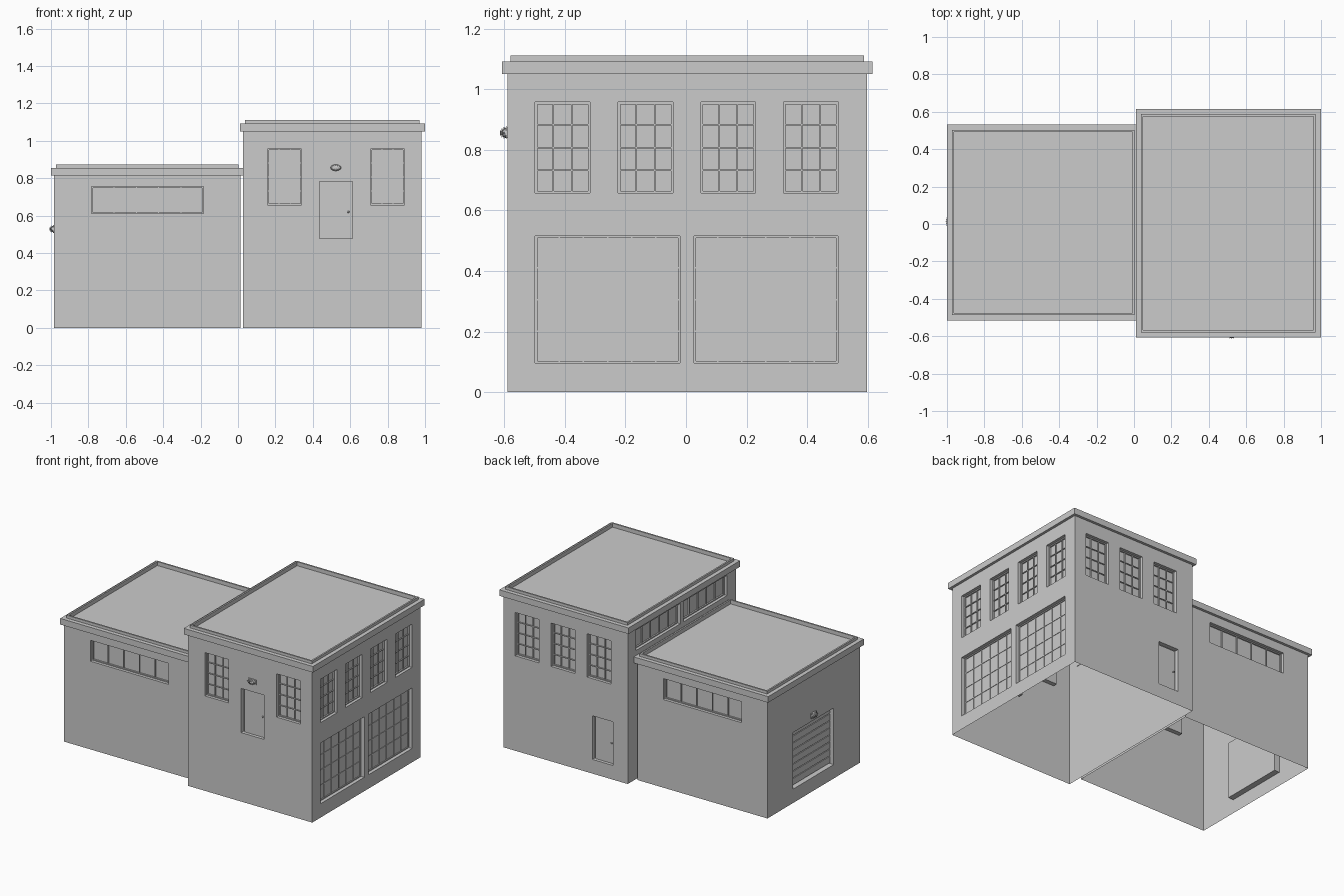
import bpy, bmesh, math
from mathutils import Vector

if "Cube" in bpy.data.objects:
    bpy.data.objects.remove(bpy.data.objects["Cube"])


def finish(bm, name, smooth=False):
    me = bpy.data.meshes.new(name)
    bm.to_mesh(me)
    bm.free()
    ob = bpy.data.objects.new(name, me)
    bpy.context.collection.objects.link(ob)
    if smooth:
        for p in me.polygons:
            p.use_smooth = True
    return ob


def mapper(axis, c, s):
    # wall coordinates: u along the wall, z up, d outward
    if axis == 'x':
        return lambda u, z, d: Vector((c + s * d, u, z))
    return lambda u, z, d: Vector((u, c + s * d, z))


def box(bm, P, u0, u1, z0, z1, d0, d1):
    v = [bm.verts.new(P(u, z, d)) for d in (d0, d1) for u, z in
         ((u0, z0), (u1, z0), (u1, z1), (u0, z1))]
    fs = [bm.faces.new([v[i] for i in q]) for q in
          ((0, 1, 2, 3), (4, 5, 6, 7), (0, 1, 5, 4), (1, 2, 6, 5), (2, 3, 7, 6), (3, 0, 4, 7))]
    bmesh.ops.recalc_face_normals(bm, faces=fs)


def wall(name, axis, c, s, u0, u1, top, openings=(), depth=0.03):
    """Thin wall sheet with recessed openings (u0, u1, z0, z1)."""
    P = mapper(axis, c, s)
    flip = (axis == 'x') != (s > 0)
    bm = bmesh.new()

    def quad(*pts):
        vs = [bm.verts.new(P(*p)) for p in pts]
        bm.faces.new(vs[::-1] if flip else vs)

    us = sorted({u0, u1, *[o[i] for o in openings for i in (0, 1)]})
    zs = sorted({0, top, *[o[i] for o in openings for i in (2, 3)]})
    for a, b in zip(us, us[1:]):
        for e, f in zip(zs, zs[1:]):
            m, n = (a + b) / 2, (e + f) / 2
            if not any(o[0] < m < o[1] and o[2] < n < o[3] for o in openings):
                quad((a, e, 0), (b, e, 0), (b, f, 0), (a, f, 0))
    # reveals and back panels
    for a, b, e, f in openings:
        ring = [(a, e), (b, e), (b, f), (a, f)]
        for (p, q), (r, t) in zip(ring, ring[1:] + ring[:1]):
            quad((p, q, 0), (r, t, 0), (r, t, -depth), (p, q, -depth))
        quad(*[(p, q, -depth) for p, q in ring])
    bmesh.ops.remove_doubles(bm, verts=bm.verts, dist=1e-5)
    return finish(bm, name)


def grid_window(name, axis, c, s, op, cols, rows, depth=0.03, frame=0.007, bar=0.005, proud=0.01):
    """Frame and glazing bars in front of the glass."""
    P = mapper(axis, c, s)
    a, b, e, f = op
    bm = bmesh.new()
    d0, d1 = -depth, -depth + proud
    for q in ((a, a + frame, e, f), (b - frame, b, e, f),
              (a + frame, b - frame, e, e + frame), (a + frame, b - frame, f - frame, f)):
        box(bm, P, *q, d0, d1)
    for i in range(1, cols):
        u = a + (b - a) * i / cols
        box(bm, P, u - bar / 2, u + bar / 2, e + frame, f - frame, d0, d1 - 0.002)
    for i in range(1, rows):
        z = e + (f - e) * i / rows
        box(bm, P, a + frame, b - frame, z - bar / 2, z + bar / 2, d0, d1 - 0.003)
    finish(bm, name)


def door(name, axis, c, s, op, knob_u, depth=0.03):
    P = mapper(axis, c, s)
    a, b, e, f = op
    bm = bmesh.new()
    box(bm, P, a + 0.008, b - 0.008, e, f - 0.008, -depth, -depth + 0.008)
    bmesh.ops.create_icosphere(bm, subdivisions=2, radius=0.006)
    for v in bm.verts[8:] if hasattr(bm.verts, 'ensure_lookup_table') and not bm.verts.ensure_lookup_table() else []:
        v.co += P(knob_u, (e + f) / 2 - 0.01, -depth + 0.012)
    finish(bm, name)


def lamp(name, axis, c, s, u, z):
    """Oval bulkhead lamp with a wire cage."""
    P = mapper(axis, c, s)
    bm = bmesh.new()
    box(bm, P, u - 0.03, u + 0.03, z - 0.017, z + 0.017, 0, 0.006)

    def dome(ru, rz, rd, n=16, m=6):
        rows = [[bm.verts.new(P(u + ru * math.cos(t) * math.cos(k), z + rz * math.sin(t) * math.cos(k),
                 rd * math.sin(k))) for t in [2 * math.pi * i / n for i in range(n)]]
                for k in [math.pi / 2 * j / m for j in range(m)]]
        tip = bm.verts.new(P(u, z, rd))
        fs = [bm.faces.new((r[i], r[(i + 1) % n], q[(i + 1) % n], q[i]))
              for r, q in zip(rows, rows[1:]) for i in range(n)]
        fs += [bm.faces.new((rows[-1][i], rows[-1][(i + 1) % n], tip)) for i in range(n)]
        fs.append(bm.faces.new(rows[0]))
        bmesh.ops.recalc_face_normals(bm, faces=fs)

    dome(0.03, 0.018, 0.021)
    # cage ribs
    for off in (-0.02, -0.01, 0, 0.01, 0.02):
        k = math.sqrt(1 - (off / 0.032) ** 2)
        for i in range(8):
            t0, t1 = math.pi * i / 8, math.pi * (i + 1) / 8
            za, zb = sorted((z + 0.021 * k * math.cos(t0), z + 0.021 * k * math.cos(t1)))
            d = 0.025 * k * math.sin((t0 + t1) / 2)
            box(bm, P, u + off - 0.0015, u + off + 0.0015, za, zb, d - 0.003, d)
    box(bm, P, u - 0.031, u + 0.031, z - 0.0015, z + 0.0015, 0.008, 0.017)
    finish(bm, name)


def roof(name, x0, x1, y0, y1, z):
    """Cornice, rim and sunken roof lofted from rectangular loops (offset, height)."""
    bm = bmesh.new()
    loops = []
    for o, h in ((0, 0), (0.018, 0), (0.018, 0.042), (-0.01, 0.042),
                 (-0.01, 0.061), (-0.021, 0.061), (-0.021, 0.034)):
        loops.append([bm.verts.new((x, y, z + h)) for x, y in
                      ((x0 - o, y0 - o), (x1 + o, y0 - o), (x1 + o, y1 + o), (x0 - o, y1 + o))])
    for p, q in zip(loops, loops[1:]):
        for i in range(4):
            j = (i + 1) % 4
            bm.faces.new((p[i], p[j], q[j], q[i]))
    bm.faces.new(loops[-1])
    finish(bm, name)


# openings
TZ = (0.657, 0.957)
cols3 = [(0.158, 0.34), (0.433, 0.615), (0.709, 0.89)]
front_wins = [(*cols3[0], *TZ), (*cols3[2], *TZ)]
front_door = (0.437, 0.613, 0.477, 0.783)
back_wins = [(*c, *TZ) for c in cols3]
back_door = (0.142, 0.299, 0.098, 0.40)
side_wins = [(a, a + 0.181, *TZ) for a in (-0.498, -0.224, 0.049, 0.322)]
shop_wins = [(-0.498, -0.02, 0.096, 0.515), (0.026, 0.502, 0.096, 0.515)]
clerestory = [(-0.488, -0.015, 0.89, 1.03), (0.022, 0.505, 0.89, 1.03)]
strip = (-0.783, -0.185, 0.61, 0.755)
gate = (-0.212, 0.235, 0.096, 0.488)

# tall block
X0, X1, Y0, Y1, H = 0.028, 0.981, -0.589, 0.597, 1.05
wall("tall_front_wall", 'y', Y0, -1, X0, X1, H, front_wins + [front_door])
wall("tall_back_wall", 'y', Y1, 1, X0, X1, H, back_wins + [back_door])
wall("tall_right_wall", 'x', X1, 1, Y0, Y1, H, side_wins + shop_wins)
wall("tall_left_wall", 'x', X0, -1, Y0, Y1, H, clerestory)
roof("tall_roof", X0, X1, Y0, Y1, H)
for o in front_wins:
    grid_window("front_window", 'y', Y0, -1, o, 3, 4)
for o in back_wins:
    grid_window("back_window", 'y', Y1, 1, o, 3, 4)
for o in side_wins:
    grid_window("side_window", 'x', X1, 1, o, 3, 4)
for o in shop_wins:
    grid_window("large_window", 'x', X1, 1, o, 6, 4, proud=0.006)
for o in clerestory:
    grid_window("clerestory_window", 'x', X0, -1, o, 5, 1)
door("front_door", 'y', Y0, -1, front_door, 0.59)
door("back_door", 'y', Y1, 1, back_door, 0.165)
lamp("front_lamp", 'y', Y0, -1, 0.523, 0.856)

# low block
x0, x1, y0, y1, h = -0.983, 0.013, -0.497, 0.513, 0.813
wall("low_front_wall", 'y', y0, -1, x0, x1, h, [strip])
wall("low_back_wall", 'y', y1, 1, x0, x1, h, [strip])
wall("low_left_wall", 'x', x0, -1, y0, y1, h, [gate], 0.04)
wall("low_right_wall", 'x', x1, 1, y0, y1, h)
roof("low_roof", x0, x1, y0, y1, h)
grid_window("front_strip_window", 'y', y0, -1, strip, 5, 1)
grid_window("back_strip_window", 'y', y1, 1, strip, 5, 1)
lamp("side_lamp", 'x', x0, -1, 0.012, 0.528)

# roller gate slats
bm = bmesh.new()
P = mapper('x', x0, -1)
n = 8
for i in range(n):
    a = gate[2] + (gate[3] - gate[2]) * i / n
    b = gate[2] + (gate[3] - gate[2]) * (i + 1) / n
    box(bm, P, gate[0], gate[1], a + 0.005, b, -0.04, -0.03)
finish(bm, "gate_slats")
